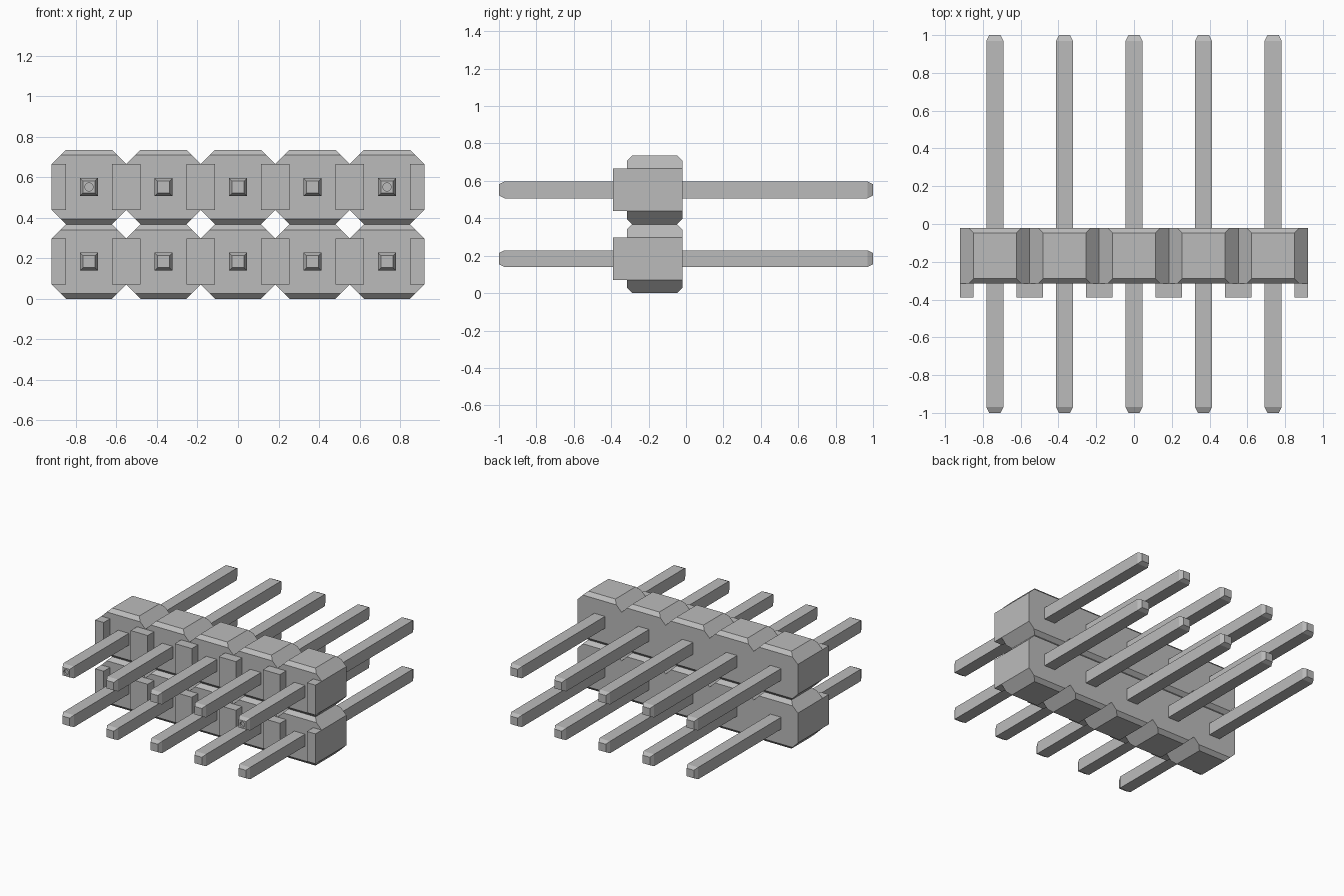
import bpy, bmesh
from mathutils import Matrix, Vector

if "Cube" in bpy.data.objects:
    bpy.data.objects.remove(bpy.data.objects["Cube"], do_unlink=True)

grey = bpy.data.materials.new("plain_grey")
grey.use_nodes = True
grey.diffuse_color = (0.5, 0.5, 0.5, 1)
grey.node_tree.nodes["Principled BSDF"].inputs["Base Color"].default_value = (0.5, 0.5, 0.5, 1)

COLS, PITCH = 5, 0.368
HALF = PITCH / 2
FLAT = 0.113          # half length of each straight octagon side
FRONT, BACK, BAR_FRONT = -0.315, -0.02, -0.39
BEVEL = 0.027
columns = [(i - (COLS - 1) / 2) * PITCH for i in range(COLS)]
rows = {"lower": HALF, "upper": HALF + PITCH}


def finish(name, bm):
    bmesh.ops.recalc_face_normals(bm, faces=bm.faces)
    mesh = bpy.data.meshes.new(name)
    bm.to_mesh(mesh)
    bm.free()
    mesh.materials.append(grey)
    obj = bpy.data.objects.new(name, mesh)
    bpy.context.collection.objects.link(obj)
    return obj


def loft(bm, sections):
    """Skin closed rings of points and cap both ends."""
    rings = [[bm.verts.new(p) for p in ring] for ring in sections]
    n = len(rings[0])
    for a, b in zip(rings, rings[1:]):
        for i in range(n):
            j = (i + 1) % n
            bm.faces.new((a[i], a[j], b[j], b[i]))
    bm.faces.new(rings[0])
    bm.faces.new(rings[-1])


def octagon(cx, cz, y, drop):
    """Octagon whose top and bottom are trimmed by drop."""
    w, h = FLAT + drop, HALF - drop
    pts = [(w, h), (HALF, FLAT), (HALF, -FLAT), (w, -h),
           (-w, -h), (-HALF, -FLAT), (-HALF, FLAT), (-w, h)]
    return [(cx + x, y, cz + z) for x, z in pts]


def square(cx, cz, y, r):
    return [(cx + x * r, y, cz + z * r) for x, z in ((1, 1), (1, -1), (-1, -1), (-1, 1))]


def box(bm, lo, hi):
    lo, hi = Vector(lo), Vector(hi)
    m = Matrix.Translation((lo + hi) / 2) @ Matrix.Diagonal((*(hi - lo), 1))
    bmesh.ops.create_cube(bm, size=1, matrix=m)


def dimple(pin, cx, cz):
    """Cut a shallow round mark into the front tip of a pin."""
    bm = bmesh.new()
    m = Matrix.Translation((cx, -1, cz)) @ Matrix.Rotation(1.5707963, 4, "X")
    bmesh.ops.create_cone(bm, cap_ends=True, segments=24, radius1=0.02,
                          radius2=0.02, depth=0.03, matrix=m)
    cutter = finish("dimple_cutter", bm)
    cutter.hide_render = True
    mod = pin.modifiers.new("dimple", "BOOLEAN")
    mod.operation, mod.solver, mod.object = "DIFFERENCE", "EXACT", cutter
    bpy.context.view_layer.objects.active = pin
    bpy.ops.object.modifier_apply(modifier=mod.name)
    bpy.data.objects.remove(cutter, do_unlink=True)


for row, cz in rows.items():
    # Housing: a row of joined octagonal cells
    bm = bmesh.new()
    for cx in columns:
        loft(bm, [octagon(cx, cz, FRONT, BEVEL), octagon(cx, cz, FRONT + BEVEL, 0),
                  octagon(cx, cz, BACK - BEVEL, 0), octagon(cx, cz, BACK, BEVEL)])
    # Remove the walls hidden between neighbouring cells
    end = COLS * HALF
    bm.normal_update()
    hidden = [f for f in bm.faces if abs(f.normal.x) > 0.99
              and abs(f.calc_center_median().x) < end - 0.01]
    bmesh.ops.delete(bm, geom=hidden, context="FACES")
    bmesh.ops.remove_doubles(bm, verts=bm.verts, dist=0.0005)
    finish(f"{row}_housing", bm)

    # Stand-off bars on the front, cut in half at both ends
    bm = bmesh.new()
    for i in range(COLS + 1):
        x = (i - COLS / 2) * PITCH
        box(bm, (max(x - 0.071, -end), BAR_FRONT, cz - FLAT),
            (min(x + 0.071, end), FRONT, cz + FLAT))
    finish(f"{row}_standoff_bars", bm)

    # Square pins with tapered tips
    for i, cx in enumerate(columns):
        bm = bmesh.new()
        loft(bm, [square(cx, cz, y, r) for y, r in
                  ((-1, 0.03), (-0.97, 0.045), (0.97, 0.045), (1, 0.03))])
        pin = finish(f"{row}_pin_{i + 1}", bm)
        if row == "upper" and i in (0, COLS - 1):
            dimple(pin, cx, cz)
